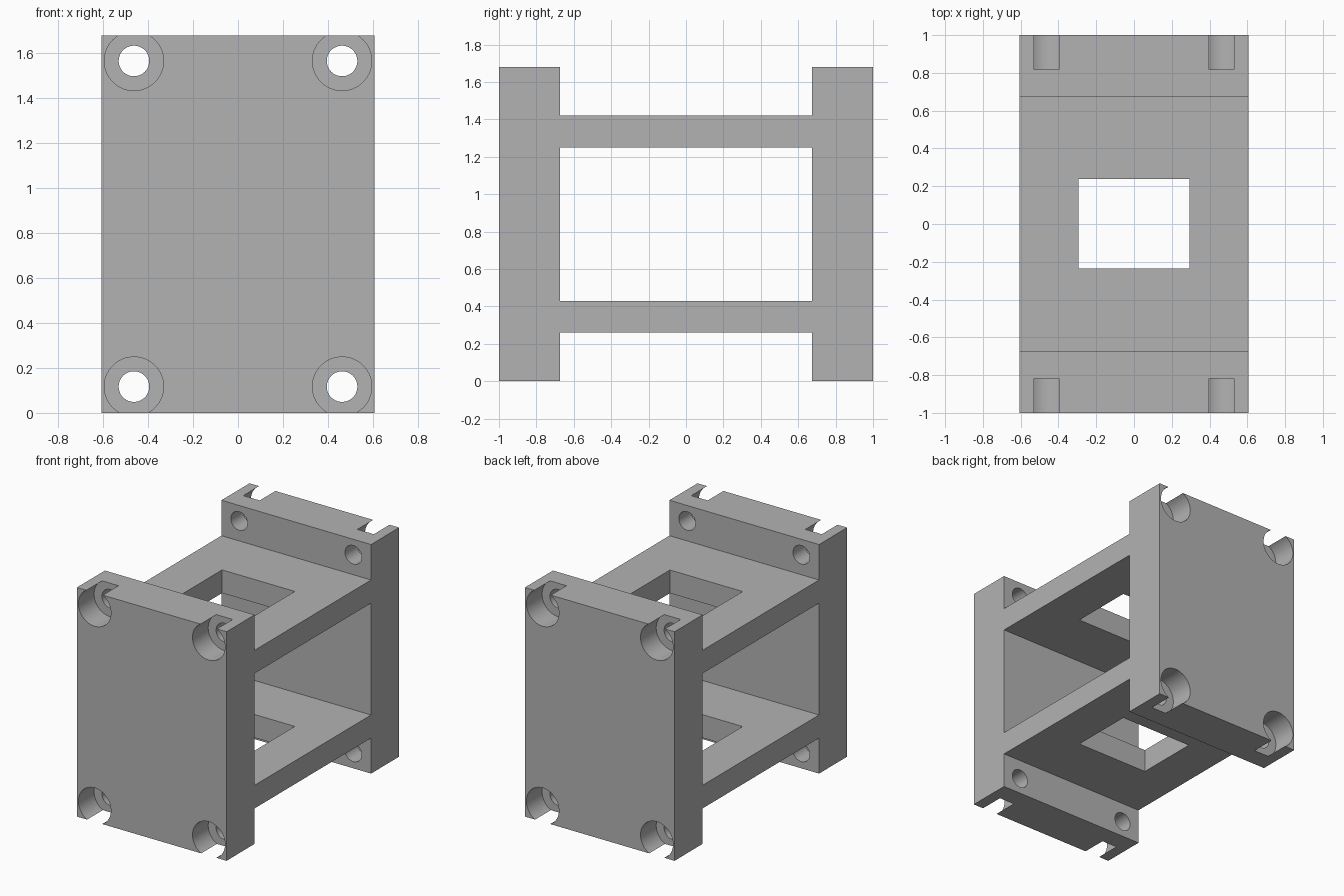
import bpy, bmesh, math
from mathutils import Matrix, Vector

cube = bpy.data.objects.get("Cube")
if cube:
    bpy.data.objects.remove(cube, do_unlink=True)

WIDTH, HEIGHT = 1.214, 1.68
PLATE_IN = 0.675            # inner face of each end plate
SHELF_LOW, SHELF_HIGH = 0.26, 1.42

grey = bpy.data.materials.new("plain_grey")
grey.use_nodes = True
grey.diffuse_color = (0.45, 0.45, 0.45, 1)
grey.node_tree.nodes["Principled BSDF"].inputs["Base Color"].default_value = grey.diffuse_color


def make_object(name, bm):
    bmesh.ops.recalc_face_normals(bm, faces=bm.faces)
    mesh = bpy.data.meshes.new(name)
    bm.to_mesh(mesh)
    bm.free()
    mesh.materials.append(grey)
    obj = bpy.data.objects.new(name, mesh)
    bpy.context.collection.objects.link(obj)
    return obj


def box(name, low, high):
    low, high = Vector(low), Vector(high)
    bm = bmesh.new()
    place = Matrix.Translation((low + high) / 2) @ Matrix.Diagonal((*(high - low), 1))
    bmesh.ops.create_cube(bm, size=1, matrix=place)
    return make_object(name, bm)


def rod(name, x, z, radius, y_from, y_to):
    bm = bmesh.new()
    place = Matrix.Translation((x, (y_from + y_to) / 2, z)) @ Matrix.Rotation(math.pi / 2, 4, "X")
    bmesh.ops.create_cone(bm, cap_ends=True, segments=64, radius1=radius, radius2=radius,
                          depth=abs(y_to - y_from), matrix=place)
    return make_object(name, bm)


def cut(target, cutter):
    cutter.hide_render = True
    mod = target.modifiers.new("cut", "BOOLEAN")
    mod.operation, mod.solver, mod.object = "DIFFERENCE", "EXACT", cutter
    bpy.context.view_layer.objects.active = target
    bpy.ops.object.modifier_apply(modifier=mod.name)
    bpy.data.objects.remove(cutter, do_unlink=True)


# Side silhouette: two tall end plates joined by a recessed middle
half = [(-1, 0), (-PLATE_IN, 0), (-PLATE_IN, SHELF_LOW)]
low_edge = half + [(-y, z) for y, z in reversed(half)]
top_half = [(1, HEIGHT), (PLATE_IN, HEIGHT), (PLATE_IN, SHELF_HIGH)]
outline = low_edge + top_half + [(-y, z) for y, z in reversed(top_half)]
bm = bmesh.new()
face = bm.faces.new([bm.verts.new((-WIDTH / 2, y, z)) for y, z in outline])
new = bmesh.ops.extrude_face_region(bm, geom=[face])["geom"]
bmesh.ops.translate(bm, vec=(WIDTH, 0, 0), verts=[v for v in new if isinstance(v, bmesh.types.BMVert)])
frame = make_object("bracket_frame", bm)

# Opening between the shelves, and the window through both shelves
cut(frame, box("side_opening", (-1, -PLATE_IN, 0.43), (1, PLATE_IN, 1.25)))
cut(frame, box("shelf_window", (-0.295, -0.235, 0.1), (0.295, 0.237, 1.6)))

# Bolt holes with counterbores on the outer faces
for side in (-1, 1):
    for x in (-0.463, 0.463):
        for z in (0.117, 1.566):
            cut(frame, rod("bolt_hole", x, z, 0.068, side * 0.6, side * 1.1))
            cut(frame, rod("counterbore", x, z, 0.132, side * 0.818, side * 1.1))

bpy.ops.object.select_all(action="DESELECT")
frame.select_set(True)
bpy.context.view_layer.objects.active = frame
bpy.ops.object.shade_smooth_by_angle(angle=math.radians(30))
